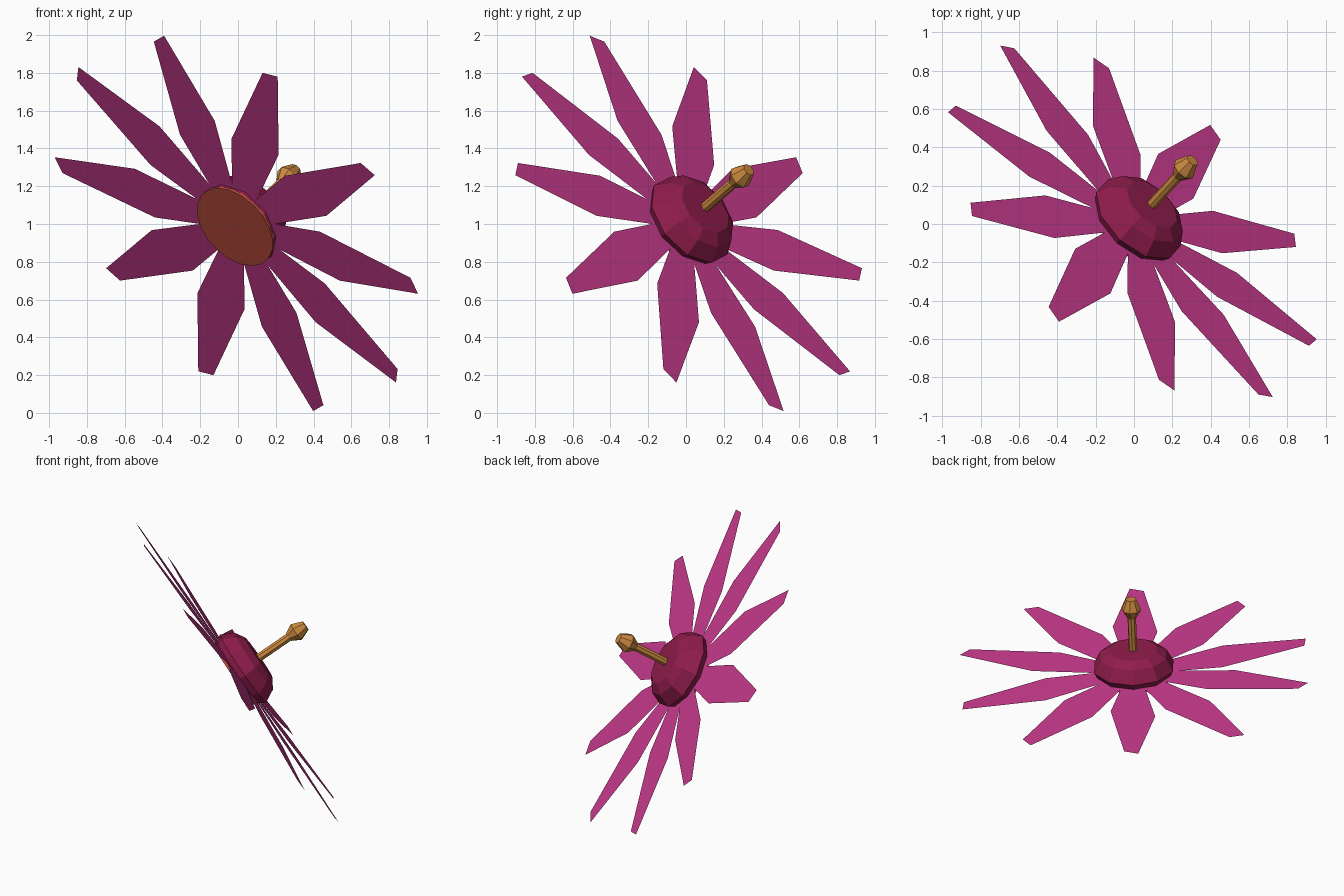
import bpy, math
from mathutils import Vector, Matrix

if "Cube" in bpy.data.objects:
    bpy.data.objects.remove(bpy.data.objects["Cube"])

# Tilted flower frame: local z is the flower axis, local x points along the first petal
N = Vector((0.568, 0.62, 0.537)).normalized()
E1 = Vector((0.146, -0.72, 0.679))
E1 = (E1 - N * E1.dot(N)).normalized()
E2 = N.cross(E1)
FRAME = Matrix.Translation((0, 0, 1)) @ Matrix((E1, E2, N)).transposed().to_4x4()


def material(name, rgb):
    m = bpy.data.materials.new(name)
    m.diffuse_color = (*rgb, 1)
    m.use_nodes = True
    m.node_tree.nodes["Principled BSDF"].inputs["Base Color"].default_value = m.diffuse_color
    return m


def add_mesh(name, verts, faces, mat):
    me = bpy.data.meshes.new(name)
    me.from_pydata([FRAME @ Vector(v) for v in verts], [], faces)
    me.materials.append(mat)
    ob = bpy.data.objects.new(name, me)
    bpy.context.collection.objects.link(ob)
    return ob


def lathe(name, profile, sides, mat, turn=0.0):
    """Stack of rings (radius, height), capped flat at both ends."""
    verts, faces = [], []
    for r, h in profile:
        for i in range(sides):
            a = 2 * math.pi * i / sides + turn
            verts.append((r * math.cos(a), r * math.sin(a), h))
    for k in range(len(profile) - 1):
        for i in range(sides):
            j = (i + 1) % sides
            faces.append((k * sides + i, k * sides + j,
                          (k + 1) * sides + j, (k + 1) * sides + i))
    faces.append(tuple(reversed(range(sides))))
    faces.append(tuple(range((len(profile) - 1) * sides, len(profile) * sides)))
    return add_mesh(name, verts, faces, mat)


pink = material("petal_pink", (0.60, 0.045, 0.28))
wine = material("hub_wine", (0.28, 0.012, 0.07))
gold = material("stem_gold", (0.60, 0.25, 0.05))
rust = material("disc_rust", (0.55, 0.08, 0.05))

# Petals: flat, slightly lopsided blades with small individual tilts
outline = [(0.20, -0.075), (0.20, 0.07), (0.56, -0.143), (0.65, 0.149),
           (1.147, -0.045), (1.185, 0.047)]
lifts = [0, -0.01, -0.03, -0.007, 0.015, 0, 0.056, 0, -0.008, -0.003]
for i, lift in enumerate(lifts):
    a = math.radians(36 * i)
    c, s = math.cos(a), math.sin(a)
    verts = [(u * c - v * s, u * s + v * c, lift * (u - 0.2))
             for u, v in outline]
    add_mesh(f"petal_{i + 1}", verts, [(0, 2, 3, 1), (2, 4, 5, 3)], pink)

# Faceted hub behind the petals
lathe("hub", [(0.24, -0.015), (0.27, 0.04), (0.225, 0.125), (0.16, 0.165)],
      10, wine)

# Flat disc on the face of the flower
lathe("centre_disc", [(0.245, -0.03), (0.245, -0.015)], 20, rust)

# Stem and its bulbous tip
lathe("stem", [(0.028, 0.12), (0.028, 0.42)], 8, gold)
lathe("stem_tip", [(0.03, 0.40), (0.065, 0.46), (0.06, 0.475), (0.035, 0.535)],
      8, gold)
